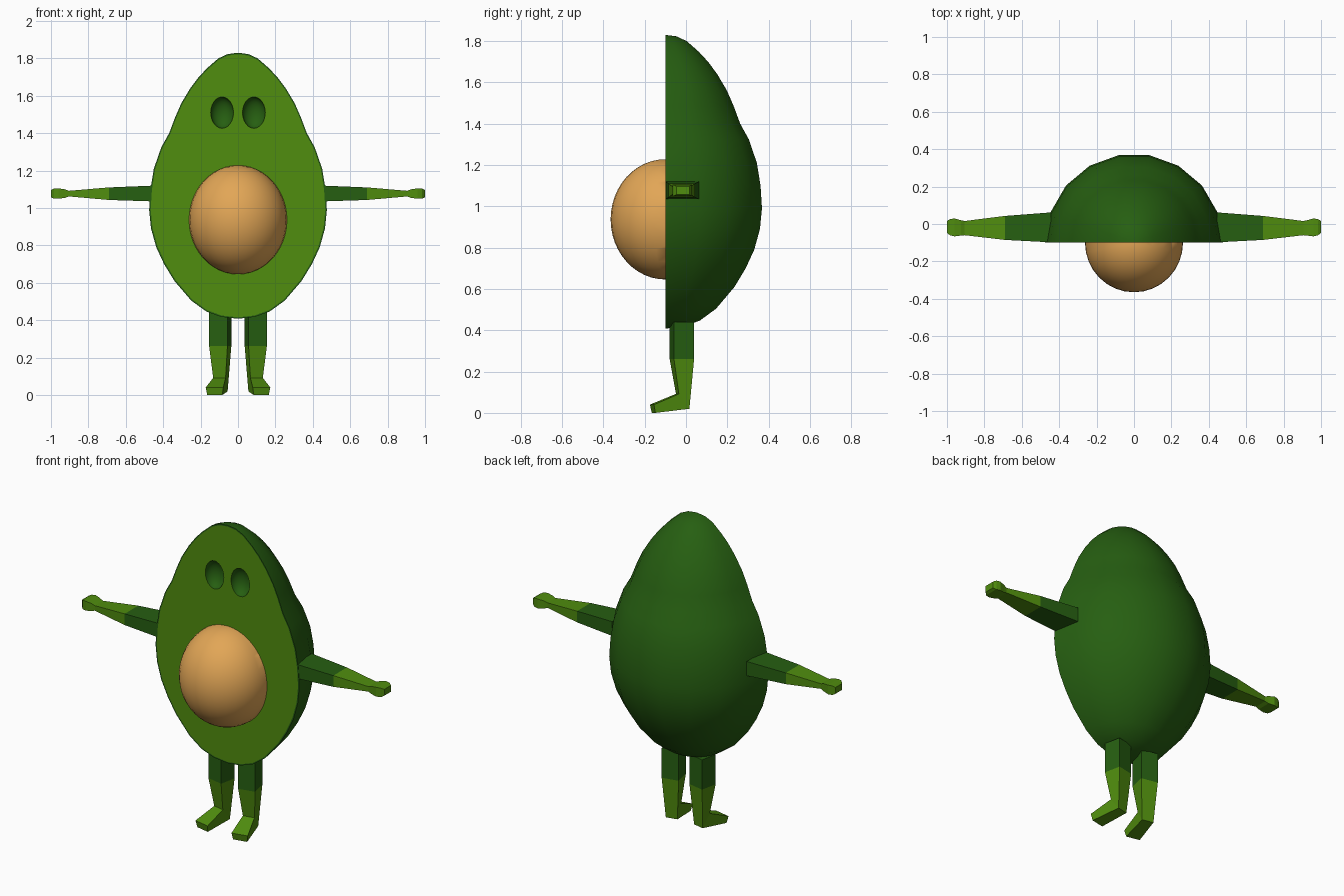
import bpy, bmesh, math
from mathutils import Vector

if "Cube" in bpy.data.objects:
    bpy.data.objects.remove(bpy.data.objects["Cube"])


def material(name, rgb):
    m = bpy.data.materials.new(name)
    m.diffuse_color = (*rgb, 1)
    m.use_nodes = True
    m.node_tree.nodes["Principled BSDF"].inputs["Base Color"].default_value = m.diffuse_color
    return m


SKIN = material("dark green skin", (0.0194, 0.114, 0.0056))
FLESH = material("light green flesh", (0.08, 0.266, 0.0044))
STONE = material("tan stone", (0.76, 0.381, 0.093))
FRONT = -0.10  # y of the flat cut face


def loft(bm, rings, closed=True, caps=False, rule=None):
    """Bridge successive rings of points; rule(band) gives the material index."""
    vs = [[bm.verts.new(p) for p in ring] for ring in rings]
    n = len(vs[0])
    for band, (a, b) in enumerate(zip(vs, vs[1:])):
        for i in range(n if closed else n - 1):
            k = (i + 1) % n
            f = bm.faces.new((a[i], a[k], b[k], b[i]))
            f.material_index = rule(band) if rule else 0
    if caps:
        bm.faces.new(vs[0])
        f = bm.faces.new(vs[-1])
        f.material_index = rule(len(rings)) if rule else 0


def finish(bm, name, mats, smooth=None):
    bmesh.ops.recalc_face_normals(bm, faces=bm.faces)
    me = bpy.data.meshes.new(name)
    bm.to_mesh(me)
    bm.free()
    for m in mats:
        me.materials.append(m)
    ob = bpy.data.objects.new(name, me)
    bpy.context.collection.objects.link(ob)
    if smooth:
        bpy.ops.object.select_all(action='DESELECT')
        ob.select_set(True)
        bpy.context.view_layer.objects.active = ob
        bpy.ops.object.shade_smooth_by_angle(angle=math.radians(smooth))
    return ob


# Body: half-turned pear profile (radius, height) with a thin skin rim
profile = [(0, 1.83), (0.055, 1.823), (0.105, 1.80), (0.165, 1.748), (0.21, 1.70),
           (0.255, 1.64), (0.303, 1.56), (0.336, 1.485), (0.368, 1.40), (0.41, 1.325),
           (0.45, 1.21), (0.468, 1.10), (0.475, 0.99), (0.465, 0.89), (0.437, 0.79),
           (0.395, 0.70), (0.34, 0.61), (0.25, 0.505), (0.17, 0.447), (0.09, 0.418),
           (0, 0.408)]
bm = bmesh.new()
columns = [[(r * math.cos(a), FRONT + r * math.sin(a), z) for r, z in profile]
           for a in (math.radians(20 * j) for j in range(10))]
rim = [(r * 0.983, 1.1 + (z - 1.1) * 0.989) for r, z in profile]
columns.insert(0, [(r, FRONT, z) for r, z in rim])
columns.append([(-r, FRONT, z) for r, z in rim])
loft(bm, columns, closed=False)

# Eye sockets: hollow oval dimples
for side in (-1, 1):
    rings = []
    for k in range(7):
        a = math.radians(15 * k)
        rings.append([(side * 0.085 + 0.061 * math.cos(a) * math.cos(t),
                       FRONT + 0.05 * math.sin(a),
                       1.51 + 0.084 * math.cos(a) * math.sin(t))
                      for t in (math.tau * i / 24 for i in range(24))])
    loft(bm, rings)
bmesh.ops.remove_doubles(bm, verts=bm.verts, dist=1e-4)

# Flat flesh face filling the cut around the sockets
fill = bmesh.ops.triangle_fill(bm, use_beauty=True, normal=(0, -1, 0),
                               edges=[e for e in bm.edges if e.is_boundary])
for f in fill["geom"]:
    if isinstance(f, bmesh.types.BMFace):
        f.material_index = 1
finish(bm, "body", [SKIN, FLESH], smooth=45)

# Stone: front half of an ellipsoid
bm = bmesh.new()
bmesh.ops.create_uvsphere(bm, u_segments=32, v_segments=24, radius=1)
bmesh.ops.bisect_plane(bm, geom=bm.verts[:] + bm.edges[:] + bm.faces[:],
                       plane_co=(0, 0, 0), plane_no=(0, 1, 0), clear_outer=True)
for v in bm.verts:
    v.co = (v.co.x * 0.262, FRONT + v.co.y * 0.265, 0.937 + v.co.z * 0.291)
bmesh.ops.holes_fill(bm, edges=[e for e in bm.edges if e.is_boundary])
finish(bm, "stone", [STONE], smooth=45)

# Arm sections: x, y min, y max, z min, z max
arm = [(0.445, -0.098, 0.062, 1.035, 1.12), (0.69, -0.085, 0.043, 1.043, 1.11),
       (0.905, -0.06, 0.016, 1.062, 1.092), (0.925, -0.062, 0.02, 1.054, 1.10),
       (0.96, -0.066, 0.03, 1.05, 1.105), (0.985, -0.06, 0.025, 1.05, 1.104),
       (1.0, -0.046, 0.016, 1.058, 1.096)]
# Leg sections: front v, front z, front half width, back v, back z, back half width
leg = [(-0.05, 0.44, 0.05, 0.05, 0.44, 0.05), (-0.05, 0.262, 0.05, 0.05, 0.262, 0.05),
       (-0.022, 0.092, 0.034, 0.03, 0.02, 0.034), (-0.148, 0.04, 0.048, -0.14, 0.0, 0.041)]
turn = math.radians(12)
for side, word in ((-1, "left"), (1, "right")):
    bm = bmesh.new()
    loft(bm, [[(side * x, y0, z0), (side * x, y1, z0), (side * x, y1, z1), (side * x, y0, z1)]
              for x, y0, y1, z0, z1 in arm], caps=True, rule=lambda b: int(b > 0))
    finish(bm, word + "_arm", [SKIN, FLESH])

    # Legs are turned so that the toes point outwards
    bm = bmesh.new()
    rings = []
    for fv, fz, fw, bv, bz, bw in leg:
        ring = []
        for u, v, z in ((-fw, fv, fz), (fw, fv, fz), (bw, bv, bz), (-bw, bv, bz)):
            x = 0.095 + u * math.cos(turn) - v * math.sin(turn)
            y = -0.02 + u * math.sin(turn) + v * math.cos(turn)
            ring.append((side * x, y, z))
        rings.append(ring)
    loft(bm, rings, caps=True, rule=lambda b: int(b > 0))
    finish(bm, word + "_leg", [SKIN, FLESH])
